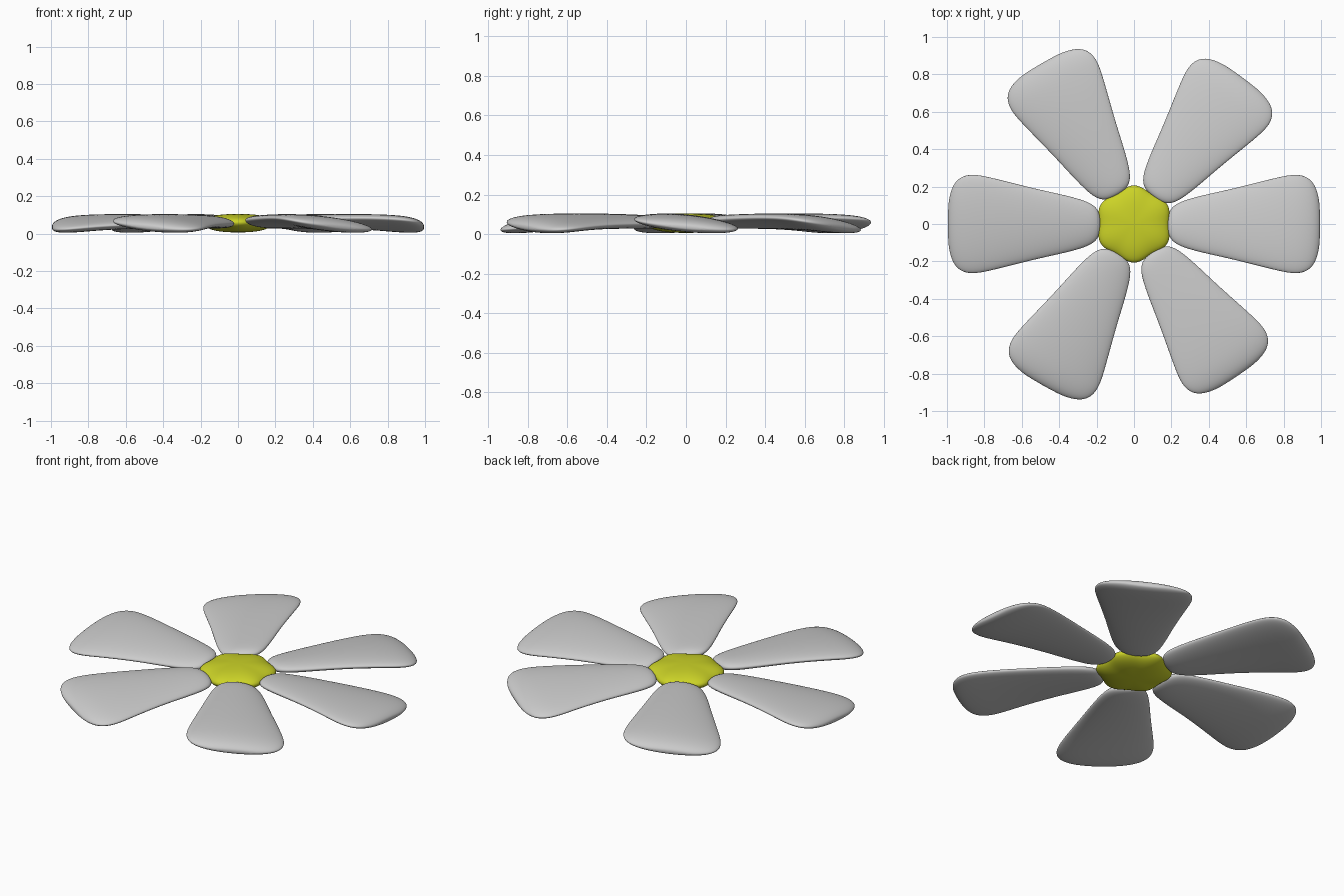
import bpy, bmesh, math
from mathutils import Vector

if "Cube" in bpy.data.objects:
    bpy.data.objects.remove(bpy.data.objects["Cube"])


def loft(name, rings):
    """Closed smooth surface through a list of equally sized point rings."""
    bm = bmesh.new()
    loops = [[bm.verts.new(p) for p in ring] for ring in rings]
    n = len(loops[0])
    for a, b in zip(loops, loops[1:]):
        for i in range(n):
            j = (i + 1) % n
            bm.faces.new((a[i], a[j], b[j], b[i]))
    bm.faces.new(loops[0])
    bm.faces.new(loops[-1])
    bmesh.ops.recalc_face_normals(bm, faces=bm.faces)
    for f in bm.faces:
        f.smooth = True
    mesh = bpy.data.meshes.new(name)
    bm.to_mesh(mesh)
    bm.free()
    ob = bpy.data.objects.new(name, mesh)
    bpy.context.collection.objects.link(ob)
    sub = ob.modifiers.new("smooth", "SUBSURF")
    sub.levels = sub.render_levels = 2
    return ob


# Petal stations: distance along petal, half width, centre height, half thickness
STATIONS = [
    (0.180, 0.035, 0.060, 0.010), (0.190, 0.072, 0.060, 0.021),
    (0.215, 0.103, 0.061, 0.029), (0.270, 0.130, 0.062, 0.033),
    (0.380, 0.159, 0.064, 0.034), (0.500, 0.185, 0.065, 0.035),
    (0.620, 0.215, 0.064, 0.036), (0.740, 0.246, 0.060, 0.038),
    (0.830, 0.267, 0.054, 0.039), (0.890, 0.268, 0.049, 0.038),
    (0.935, 0.250, 0.044, 0.034), (0.965, 0.215, 0.040, 0.028),
    (0.985, 0.160, 0.037, 0.019), (0.995, 0.090, 0.035, 0.009),
]
TILT = -0.09  # each blade is pitched slightly sideways


def petal(name, angle, length):
    c, s = math.cos(math.radians(angle)), math.sin(math.radians(angle))
    rings = []
    for x, w, zc, t in STATIONS:
        r = 0.18 + (x - 0.18) * length
        ring = []
        for k in range(20):
            a = math.tau * k / 20
            v = w * math.cos(a)
            z = zc + t * math.sin(a) + TILT * v
            ring.append(Vector((r * c - v * s, r * s + v * c, z)))
        rings.append(ring)
    return loft(name, rings)


# Six slightly irregular petals
for i, (angle, length) in enumerate([(0, 1), (53.5, 0.975), (120, 0.995),
                                     (180, 1), (240.5, 0.995), (304, 0.985)]):
    petal(f"petal_{i + 1}", angle, length)

# Domed, roughly hexagonal flower centre with corners between the petals
hub_rings = []
for r, z in [(0.04, 0.006), (0.11, 0.011), (0.165, 0.025), (0.195, 0.045),
             (0.20, 0.062), (0.185, 0.08), (0.14, 0.095), (0.09, 0.102),
             (0.03, 0.105)]:
    ring = []
    for k in range(36):
        a = math.tau * k / 36
        rr = r * (1 - 0.06 * math.cos(6 * a))
        ring.append((rr * math.cos(a), rr * math.sin(a), z))
    hub_rings.append(ring)
hub = loft("flower_centre", hub_rings)
yellow = bpy.data.materials.new("yellow")
yellow.diffuse_color = (0.60, 0.65, 0.02, 1)
yellow.use_nodes = True
yellow.node_tree.nodes["Principled BSDF"].inputs["Base Color"].default_value = yellow.diffuse_color
hub.data.materials.append(yellow)
